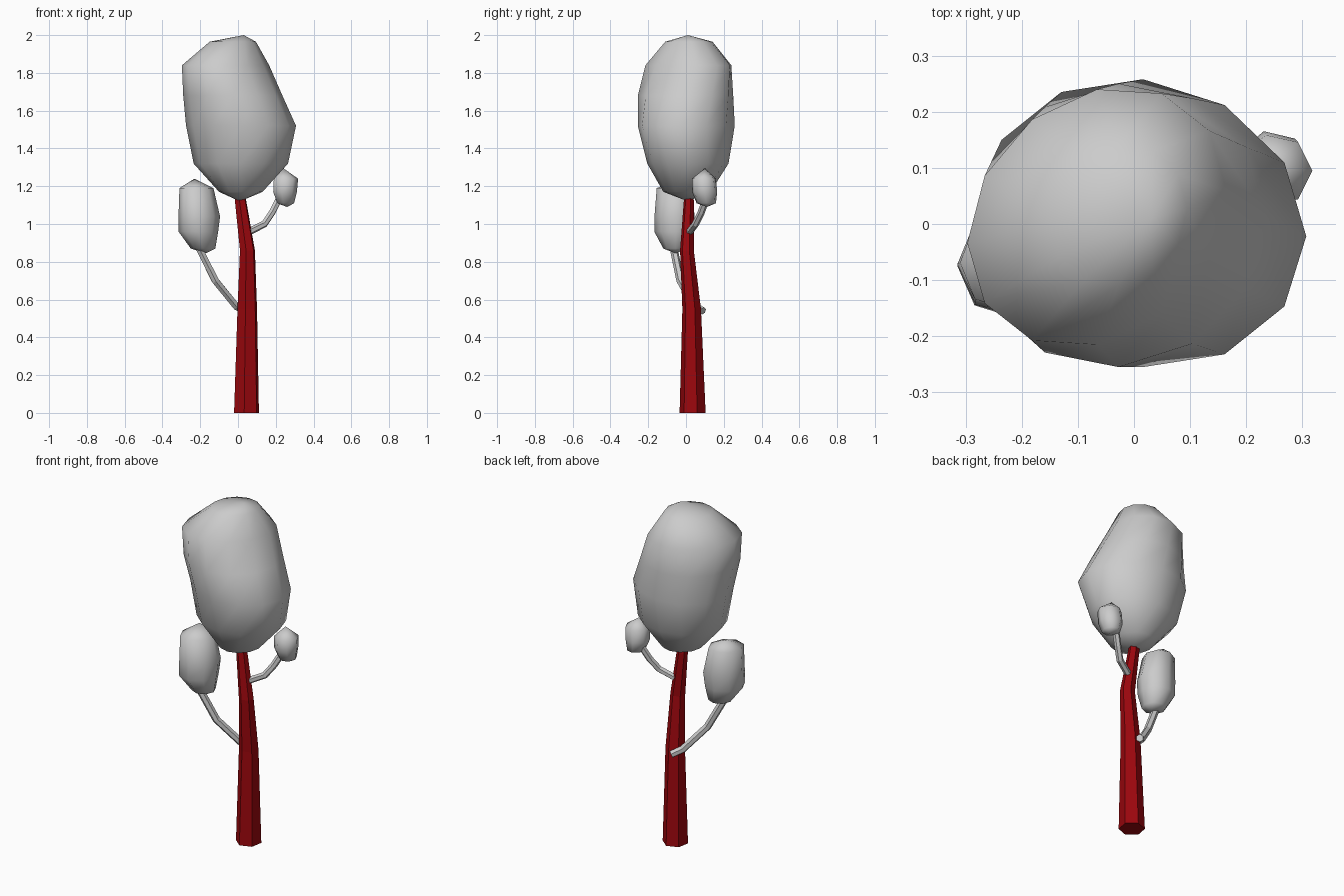
import bpy, math
from mathutils import Vector

if "Cube" in bpy.data.objects:
    bpy.data.objects.remove(bpy.data.objects["Cube"])


def make_object(name, verts, faces, smooth):
    mesh = bpy.data.meshes.new(name)
    mesh.from_pydata(verts, [], faces)
    mesh.polygons.foreach_set("use_smooth", [smooth] * len(faces))
    mesh.update()
    obj = bpy.data.objects.new(name, mesh)
    bpy.context.collection.objects.link(obj)
    return obj


def side_faces(rings, n):
    return [(r * n + i, r * n + (i + 1) % n, (r + 1) * n + (i + 1) % n, (r + 1) * n + i)
            for r in range(rings - 1) for i in range(n)]


def loft(name, rings, n, bottom=None, top=None, smooth=True, turn=0.0):
    """Level rings (z, xmin, xmax, ymin, ymax, y shear), closed by flat caps or by pole points."""
    verts = []
    for z, x0, x1, y0, y1, shear in rings:
        for i in range(n):
            a = turn + math.tau * i / n
            dx = (x1 - x0) / 2 * math.cos(a)
            dy = (y1 - y0) / 2 * math.sin(a)
            verts.append(((x0 + x1) / 2 + dx, (y0 + y1) / 2 + dy + shear * dx, z))
    faces = side_faces(len(rings), n)
    last = (len(rings) - 1) * n
    if bottom:
        verts.append(bottom)
        faces += [((i + 1) % n, i, len(verts) - 1) for i in range(n)]
    else:
        faces.append(tuple(reversed(range(n))))
    if top:
        verts.append(top)
        faces += [(last + i, last + (i + 1) % n, len(verts) - 1) for i in range(n)]
    else:
        faces.append(tuple(range(last, last + n)))
    return make_object(name, verts, faces, smooth)


def tube(name, path, radius, n=6):
    """Thin branch swept along a path of points."""
    pts = [Vector(p) for p in path]
    verts = []
    for k, p in enumerate(pts):
        d = (pts[min(k + 1, len(pts) - 1)] - pts[max(k - 1, 0)]).normalized()
        u = d.cross(Vector((0.5, -0.8, 0.1))).normalized()
        v = d.cross(u)
        for i in range(n):
            a = math.tau * i / n
            verts.append(p + radius * (math.cos(a) * u + math.sin(a) * v))
    faces = side_faces(len(pts), n)
    faces += [tuple(reversed(range(n))), tuple(range(len(verts) - n, len(verts)))]
    return make_object(name, verts, faces, False)


# Trunk: tapering, slightly bent hexagonal column
trunk = loft("trunk", [
    (0.00, -0.025, 0.115, -0.035, 0.105, 0),
    (0.55, -0.006, 0.104, -0.020, 0.080, 0),
    (0.86, 0.008, 0.092, -0.032, 0.042, 0),
    (1.12, -0.018, 0.046, -0.012, 0.042, 0),
    (1.25, -0.015, 0.025, -0.010, 0.030, 0),
], 6, smooth=False, turn=math.radians(80))
red = bpy.data.materials.new("trunk_red")
red.diffuse_color = (0.33, 0.002, 0.004, 1)
red.use_nodes = True
red.node_tree.nodes["Principled BSDF"].inputs["Base Color"].default_value = red.diffuse_color
trunk.data.materials.append(red)

# Branches
tube("left_branch", [(0.035, 0.09, 0.54), (-0.01, 0.045, 0.565), (-0.12, -0.03, 0.70),
                     (-0.205, -0.065, 0.87), (-0.21, -0.065, 0.97)], 0.021)
tube("right_branch", [(0.06, 0.02, 0.96), (0.14, 0.05, 1.0), (0.18, 0.08, 1.06),
                      (0.215, 0.105, 1.13), (0.24, 0.10, 1.19)], 0.019)

# Main crown
loft("main_foliage", [
    (1.17, -0.10, 0.13, -0.12, 0.13, 0),
    (1.32, -0.235, 0.265, -0.205, 0.225, 0),
    (1.52, -0.275, 0.307, -0.255, 0.258, -0.08),
    (1.68, -0.29, 0.235, -0.255, 0.25, 0.06),
    (1.84, -0.297, 0.165, -0.215, 0.24, 0.2),
    (1.965, -0.15, 0.095, -0.11, 0.14, 0.1),
], 12, bottom=(0.01, 0.01, 1.12), top=(0.03, 0.01, 2.0))

# Small foliage clumps
loft("left_foliage", [
    (0.87, -0.25, -0.12, -0.12, 0.01, 0),
    (0.96, -0.315, -0.105, -0.168, 0.04, 0.1),
    (1.04, -0.315, -0.095, -0.167, 0.045, 0.1),
    (1.19, -0.31, -0.13, -0.155, 0.035, 0.1),
], 8, bottom=(-0.17, -0.055, 0.845), top=(-0.23, -0.03, 1.24))
loft("right_foliage", [
    (1.11, 0.203, 0.297, 0.055, 0.16, 0),
    (1.17, 0.180, 0.312, 0.03, 0.167, 0),
    (1.24, 0.183, 0.318, 0.03, 0.16, 0),
], 7, bottom=(0.26, 0.11, 1.09), top=(0.24, 0.10, 1.295))
